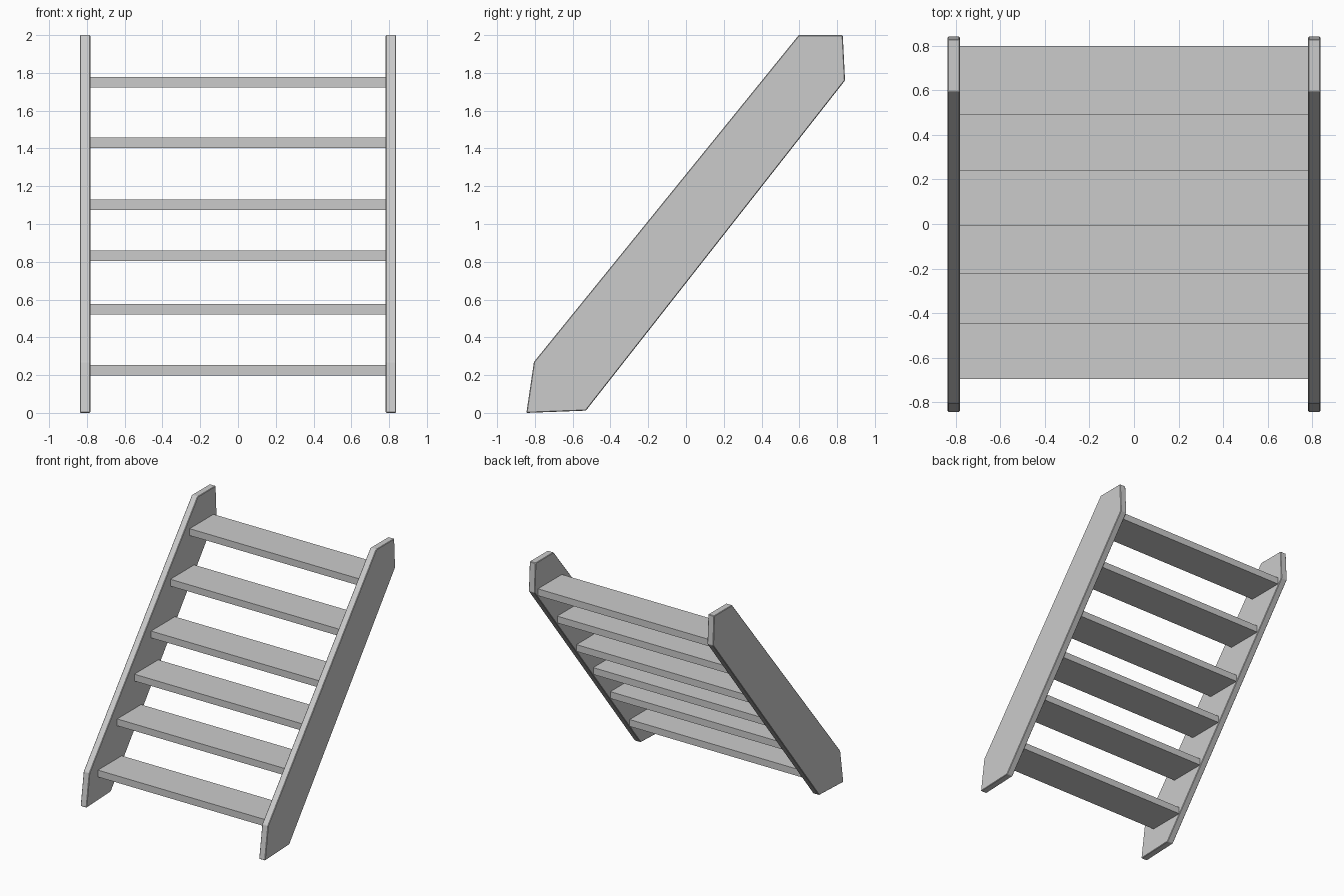
import bpy, bmesh

if "Cube" in bpy.data.objects:
    bpy.data.objects.remove(bpy.data.objects["Cube"])

# Side profile of a stringer as (y, z)
PROFILE = [(-0.845, 0.0), (-0.53, 0.012), (0.842, 1.76),
           (0.83, 2.0), (0.597, 2.0), (-0.805, 0.27)]
INNER, OUTER = 0.782, 0.837


def extrude_profile(name, profile, x0, x1, bevel=0.0):
    bm = bmesh.new()
    face = bm.faces.new([bm.verts.new((x0, y, z)) for y, z in profile])
    ext = bmesh.ops.extrude_face_region(bm, geom=[face])
    moved = [g for g in ext["geom"] if isinstance(g, bmesh.types.BMVert)]
    bmesh.ops.translate(bm, verts=moved, vec=(x1 - x0, 0, 0))
    bmesh.ops.recalc_face_normals(bm, faces=bm.faces)
    mesh = bpy.data.meshes.new(name)
    bm.to_mesh(mesh)
    bm.free()
    obj = bpy.data.objects.new(name, mesh)
    bpy.context.collection.objects.link(obj)
    if bevel:
        mod = obj.modifiers.new("edge_bevel", 'BEVEL')
        mod.width = bevel
        mod.segments = 1
    return obj


# Two slanted side boards
extrude_profile("left_stringer", PROFILE, -OUTER, -INNER, 0.004)
extrude_profile("right_stringer", PROFILE, INNER, OUTER, 0.004)

# Treads: front edge y and centre z
TREADS = [(-0.697, 0.225), (-0.447, 0.549), (-0.225, 0.831),
          (-0.009, 1.102), (0.241, 1.431), (0.491, 1.75)]
DEPTH, HALF = 0.309, 0.028
for i, (y, z) in enumerate(TREADS, 1):
    box = [(y, z - HALF), (y + DEPTH, z - HALF),
           (y + DEPTH, z + HALF), (y, z + HALF)]
    extrude_profile(f"tread_{i}", box, -INNER - 0.005, INNER + 0.005)
